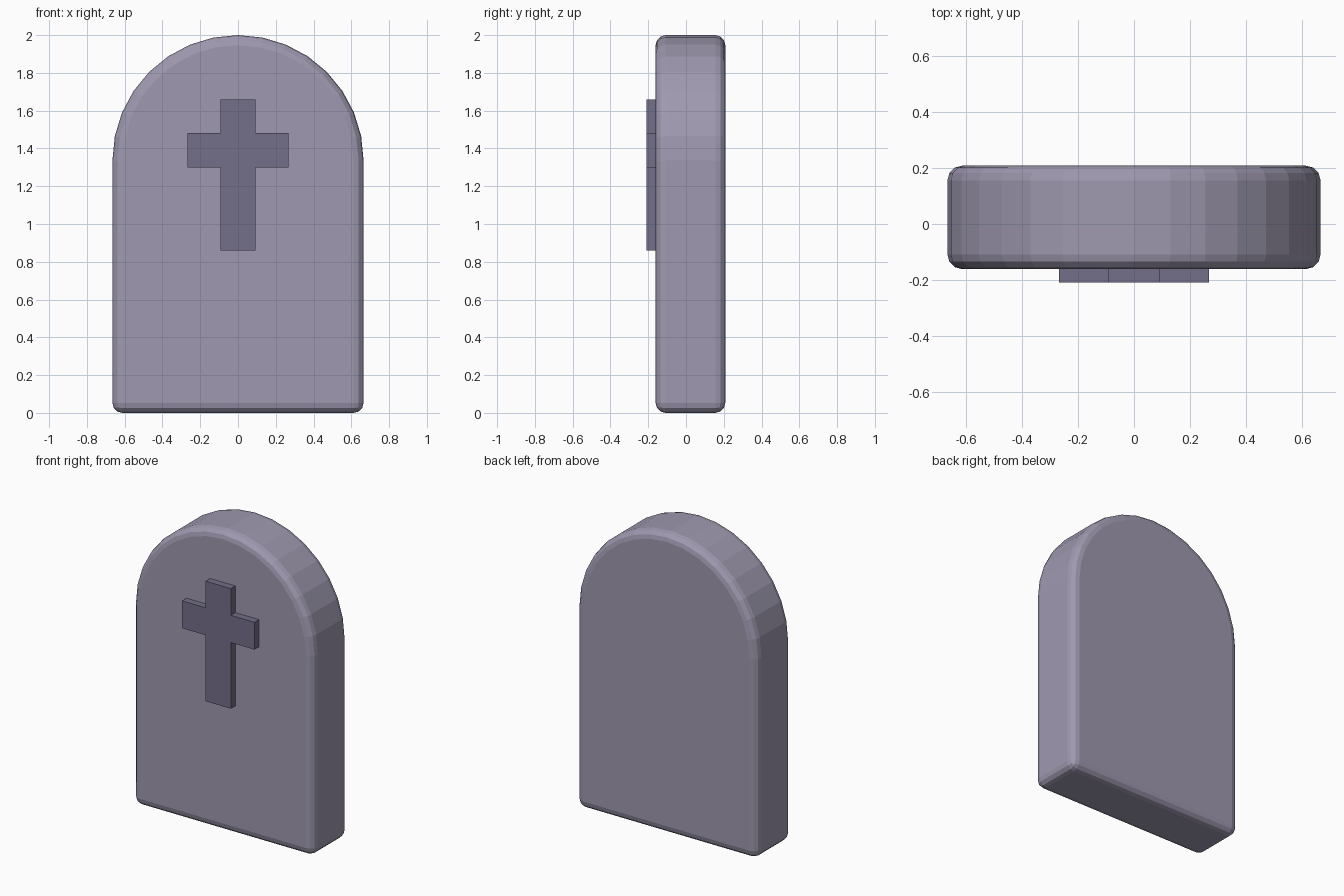
import bpy, bmesh, math

if "Cube" in bpy.data.objects:
    bpy.data.objects.remove(bpy.data.objects["Cube"])


def material(name, rgb):
    m = bpy.data.materials.new(name)
    m.diffuse_color = (*rgb, 1.0)
    m.use_nodes = True
    m.node_tree.nodes["Principled BSDF"].inputs["Base Color"].default_value = m.diffuse_color
    return m


def extruded(name, outline, y_front, y_back, mat):
    """Extrude a counter-clockwise (x, z) outline from y_front to y_back."""
    bm = bmesh.new()
    face = bm.faces.new([bm.verts.new((x, y_front, z)) for x, z in outline])
    ext = bmesh.ops.extrude_face_region(bm, geom=[face], use_keep_orig=True)
    verts = [g for g in ext["geom"] if isinstance(g, bmesh.types.BMVert)]
    bmesh.ops.translate(bm, verts=verts, vec=(0, y_back - y_front, 0))
    bmesh.ops.recalc_face_normals(bm, faces=bm.faces)
    mesh = bpy.data.meshes.new(name)
    bm.to_mesh(mesh)
    bm.free()
    mesh.materials.append(mat)
    obj = bpy.data.objects.new(name, mesh)
    bpy.context.collection.objects.link(obj)
    return obj


stone = material("grey_stone", (0.345, 0.318, 0.432))
dark_stone = material("dark_stone", (0.175, 0.158, 0.247))

# Rounded-top slab: square base and a 16-sided half circle
R, TOP = 0.665, 2.0
outline = [(-R, 0.0), (R, 0.0)]
for i in range(17):
    a = math.pi * i / 16
    outline.append((R * math.cos(a), TOP - R + R * math.sin(a)))
slab = extruded("headstone_slab", outline, -0.161, 0.208, stone)

# Softened edges all round the slab
bevel = slab.modifiers.new("soft_edges", "BEVEL")
bevel.width = 0.053
bevel.segments = 3
bevel.limit_method = "ANGLE"
bevel.angle_limit = math.radians(30)

# Raised cross on the front face
w, arm = 0.093, 0.267
right = [(w, 0.86), (w, 1.30), (arm, 1.30), (arm, 1.482), (w, 1.482), (w, 1.66)]
cross = right + [(-x, z) for x, z in reversed(right)]
extruded("front_cross", cross, -0.208, -0.155, dark_stone)
